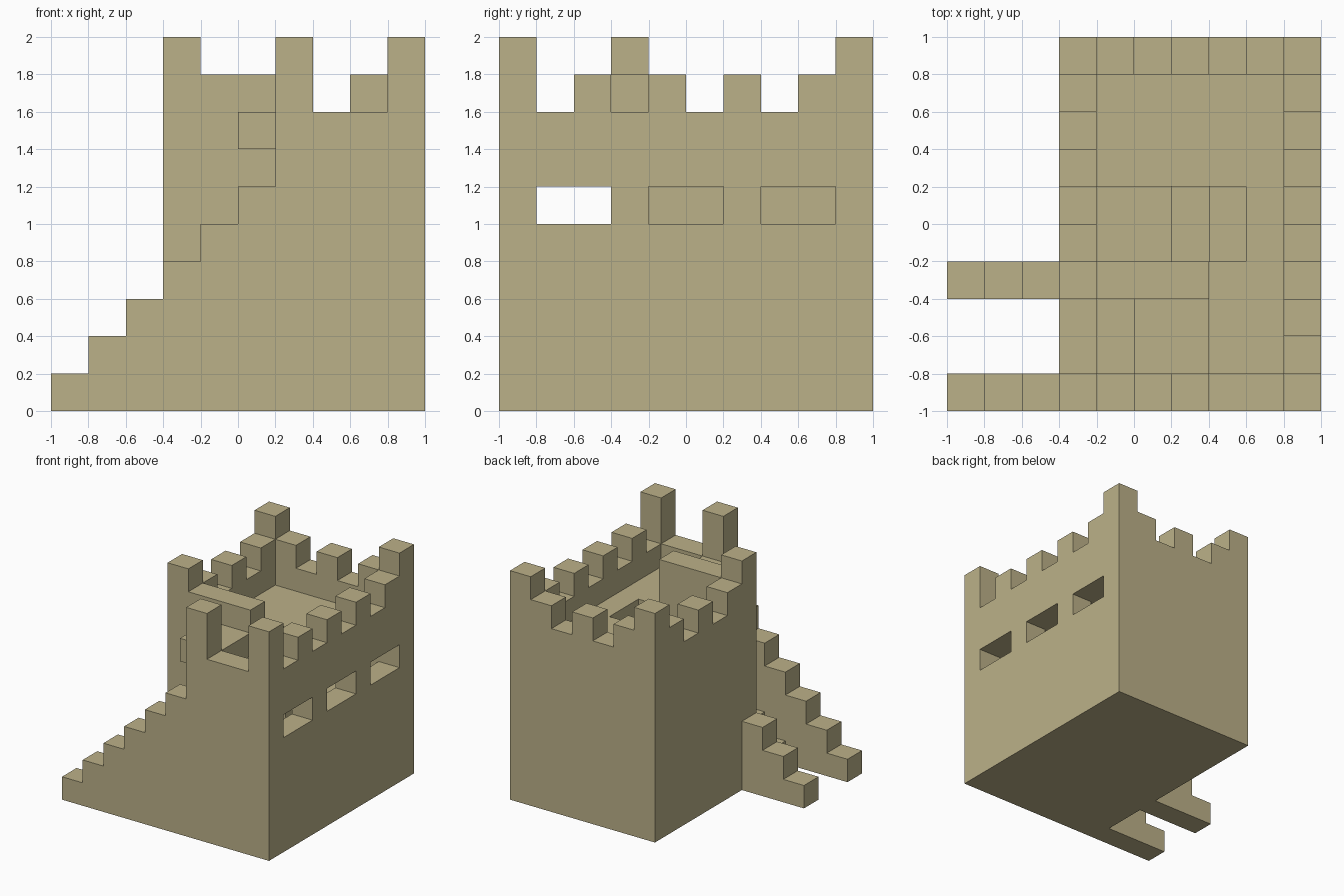
import bpy
import bmesh
from mathutils import Vector

cube = bpy.data.objects.get("Cube")
if cube:
    bpy.data.objects.remove(cube, do_unlink=True)

stone = bpy.data.materials.new("sandstone")
stone.use_nodes = True
colour = (0.50, 0.44, 0.25, 1)
stone.diffuse_color = colour
stone.node_tree.nodes["Principled BSDF"].inputs["Base Color"].default_value = colour

UNIT = 0.2
cells = {}  # block position -> name of the part that owns it


def block(part, xs, ys, zs):
    """Fill a box of stone blocks; each range is (start, stop)."""
    for x in range(*xs):
        for y in range(*ys):
            for z in range(*zs):
                cells[x, y, z] = part


def carve(xs, ys, zs):
    """Remove a box of stone blocks."""
    for x in range(*xs):
        for y in range(*ys):
            for z in range(*zs):
                cells.pop((x, y, z), None)


def columns(part, start, step, heights):
    """Row of columns with the given heights, starting at a grid position."""
    for n, h in enumerate(heights):
        x, y = start[0] + n * step[0], start[1] + n * step[1]
        block(part, (x, x + 1), (y, y + 1), (0, h))


# Solid base up to the room floor
block("base", (3, 10), (0, 10), (0, 4))

# Entrance steps rising between the two stair walls
carve((3, 7), (1, 3), (0, 4))
columns("entrance_steps", (3, 1), (1, 0), range(1, 5))
columns("entrance_steps", (3, 2), (1, 0), range(1, 5))

# Upper floor slab and the stairwell cut through it
block("upper_floor", (6, 9), (1, 4), (6, 7))
block("upper_floor", (4, 9), (4, 9), (6, 7))
carve((4, 8), (4, 6), (6, 7))
for n in range(2):
    block("inner_steps", (6 + n, 7 + n), (4, 6), (4, 5 + n))

# Raised walkway over the entrance
block("gate_walkway", (5, 7), (1, 3), (7, 8))

# Crenellated outer walls
columns("right_wall", (9, 0), (0, 1), [10] + [8, 9] * 4 + [10])
columns("left_wall", (3, 4), (0, 1), [9, 8] * 2 + [9, 10])
columns("back_wall", (4, 9), (1, 0), [9, 8, 9, 8, 9])

# Front wall stepping up to a gate post, and the inner stair wall
columns("front_wall", (0, 0), (1, 0), [1, 2, 3, 4, 5, 6, 10, 8, 8])
columns("inner_wall", (0, 3), (1, 0), [1, 2, 3, 10, 9, 9, 9])

# Window openings
for y in (1, 4, 7):
    carve((9, 10), (y, y + 2), (5, 6))


# Skin each part with only its exposed faces
def build(part):
    bm = bmesh.new()
    axes = [Vector(v) for v in ((1, 0, 0), (0, 1, 0), (0, 0, 1))]
    for cell, owner in cells.items():
        if owner != part:
            continue
        centre = Vector(cell) + Vector((0.5, 0.5, 0.5))
        for i in range(3):
            for sign in (-1, 1):
                n = axes[i] * sign
                if tuple(int(c) for c in Vector(cell) + n) in cells:
                    continue
                u, v = axes[(i + 1) % 3] / 2, axes[(i + 2) % 3] * sign / 2
                corners = (-u - v, u - v, u + v, -u + v)
                offset = Vector((5, 5, 0))
                bm.faces.new([bm.verts.new((centre + n / 2 + c - offset) * UNIT)
                              for c in corners])
    bmesh.ops.remove_doubles(bm, verts=bm.verts, dist=0.001)
    bmesh.ops.dissolve_limit(bm, angle_limit=0.01, verts=bm.verts, edges=bm.edges)
    mesh = bpy.data.meshes.new(part)
    bm.to_mesh(mesh)
    bm.free()
    mesh.materials.append(stone)
    bpy.context.collection.objects.link(bpy.data.objects.new(part, mesh))


for part in sorted(set(cells.values())):
    build(part)
